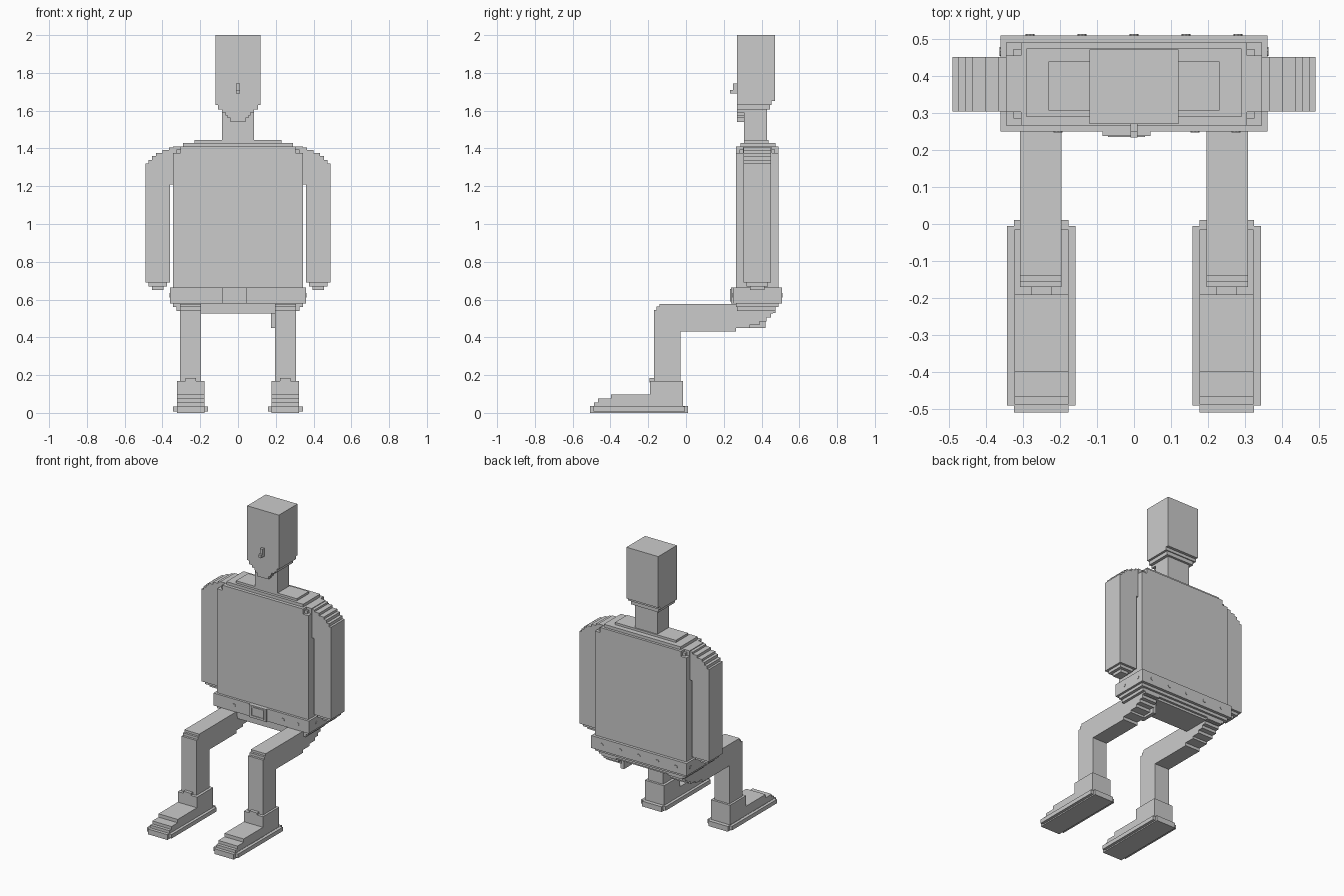
import bpy, bmesh, math
from mathutils import Vector, Matrix


def finish(name, bm, mirror=False):
    bmesh.ops.recalc_face_normals(bm, faces=bm.faces)
    me = bpy.data.meshes.new(name)
    bm.to_mesh(me)
    bm.free()
    ob = bpy.data.objects.new(name, me)
    bpy.context.collection.objects.link(ob)
    if mirror:
        ob.modifiers.new("Mirror", 'MIRROR')
    return ob


def boxes(name, specs, mirror=False):
    """Each spec is (x0, x1, y0, y1, z0, z1)."""
    bm = bmesh.new()
    for x0, x1, y0, y1, z0, z1 in specs:
        m = Matrix.Translation(((x0 + x1) / 2, (y0 + y1) / 2, (z0 + z1) / 2)) \
            @ Matrix.Diagonal((x1 - x0, y1 - y0, z1 - z0, 1))
        bmesh.ops.create_cube(bm, size=1, matrix=m)
    return finish(name, bm, mirror)


def prism(name, pts, axis, lo, hi, mirror=False):
    """Extrude a stepped profile along x (pts = y,z) or y (pts = x,z)."""
    bm = bmesh.new()
    put = (lambda a, b: (lo, a, b)) if axis == 'x' else (lambda a, b: (a, lo, b))
    face = bm.faces.new([bm.verts.new(put(a, b)) for a, b in pts])
    ext = bmesh.ops.extrude_face_region(bm, geom=[face])
    d = hi - lo
    move = Vector((d, 0, 0)) if axis == 'x' else Vector((0, d, 0))
    bmesh.ops.translate(bm, vec=move,
                        verts=[v for v in ext['geom'] if isinstance(v, bmesh.types.BMVert)])
    return finish(name, bm, mirror)


def stairs(start, steps):
    """Staircase points: move along the first axis, then the second."""
    pts = [start]
    for a, b in steps:
        pts += [(a, pts[-1][1]), (a, b)]
    return pts


# Head, stepped jaw, chin and nose
boxes("head", [(-.12, .12, .27, .471, 1.65, 2.0), (-.12, .12, .27, .452, 1.63, 1.65)])
boxes("jaw", [(-.105, .105, .27, .445, 1.605, 1.63)])
half = stairs((.085, 1.605), [(.085, 1.59), (.065, 1.575), (.055, 1.56), (.04, 1.54)])[1:]
prism("chin", half + [(-x, z) for x, z in reversed(half)], 'y', .27, .306)
prism("nose", [(.275, 1.69), (.233, 1.69), (.233, 1.71), (.25, 1.71), (.25, 1.745), (.275, 1.745)],
      'x', -.01, .01)
boxes("neck", [(-.085, .085, .306, .43, 1.43, 1.62)])

# Torso with notched upper corners and stepped shoulders
boxes("torso", [(-.345, .345, .266, .49, .65, 1.375),
                (-.305, .305, .266, .49, 1.375, 1.41),
                (-.345, .345, .302, .454, 1.375, 1.41),
                (-.325, .325, .284, .472, 1.375, 1.395)])
boxes("shoulder_steps", [(-.29, .29, .288, .473, 1.41, 1.43),
                         (-.23, .23, .306, .438, 1.43, 1.445)])

# Arms with rounded stair shoulders and tapered ends
arm = [(.33, 1.405), (.33, 1.21), (.36, 1.21), (.36, .69), (.49, .69)]
arm += [(.49, 1.32), (.475, 1.32), (.475, 1.34), (.455, 1.34), (.455, 1.36),
        (.435, 1.36), (.435, 1.375), (.4, 1.375), (.4, 1.392), (.365, 1.392), (.365, 1.405)]
prism("arm", arm, 'y', .304, .451, True)
boxes("arm_end", [(.375, .475, .32, .435, .67, .69), (.395, .455, .34, .415, .65, .67)], True)

# Belt with a plain framed buckle
boxes("belt", [(-.36, .36, .25, .509, .58, .665)])
boxes("buckle", [(-.085, .045, .238, .25, .58, .665),
                 (-.07, .03, .234, .24, .648, .656), (-.07, .03, .234, .24, .59, .598),
                 (-.07, -.06, .234, .24, .598, .648), (.02, .03, .234, .24, .598, .648)])

# Belt studs on front, back and both sides
bm = bmesh.new()
studs = [(x, .25, 'X') for x in (-.205, .165, .275)]
studs += [(x, .509, 'X') for x in (-.28, -.14, 0, .14, .28)]
studs += [(s * .36, y, 'Y') for s in (-1, 1) for y in (.335, .465)]
for x, y, ax in studs:
    bmesh.ops.create_cone(bm, cap_ends=True, segments=8, radius1=.012, radius2=.012, depth=.006,
                          matrix=Matrix.Translation((x, y, .622)) @ Matrix.Rotation(math.pi / 2, 4, ax))
finish("belt_studs", bm)

# Stepped hips under the belt
boxes("hips", [(-.345, .345, .266, .49, .56, .58),
               (-.325, .325, .27, .475, .54, .56),
               (-.305, .305, .275, .46, .525, .54)])
boxes("seat_block", [(.175, .2, .3, .42, .45, .53)])

# Bent legs: stepped knee in front, stair underside at the seat
leg = [(-.17, .15), (-.03, .15), (-.03, .43)]
leg += stairs((.265, .43), [(.265, .45), (.335, .465), (.39, .485), (.425, .505), (.45, .53), (.475, .55)])
leg += [(.475, .577), (-.14, .577), (-.14, .562), (-.155, .562), (-.155, .545), (-.17, .545)]
prism("leg", leg, 'x', .195, .307, True)

# Shoes: stepped toe, ankle cuff and chamfered sole
shoe = [(-.015, .03), (-.015, .17), (-.19, .17), (-.19, .098), (-.398, .098), (-.398, .075),
        (-.465, .075), (-.465, .055), (-.487, .055), (-.487, .03)]
prism("shoe", shoe, 'x', .177, .322, True)
boxes("shoe_tongue", [(.222, .278, -.192, -.165, .16, .185)], True)
boxes("sole", [(.158, .343, -.49, -.006, .008, .035),
               (.177, .324, -.509, .011, 0, .036)], True)
